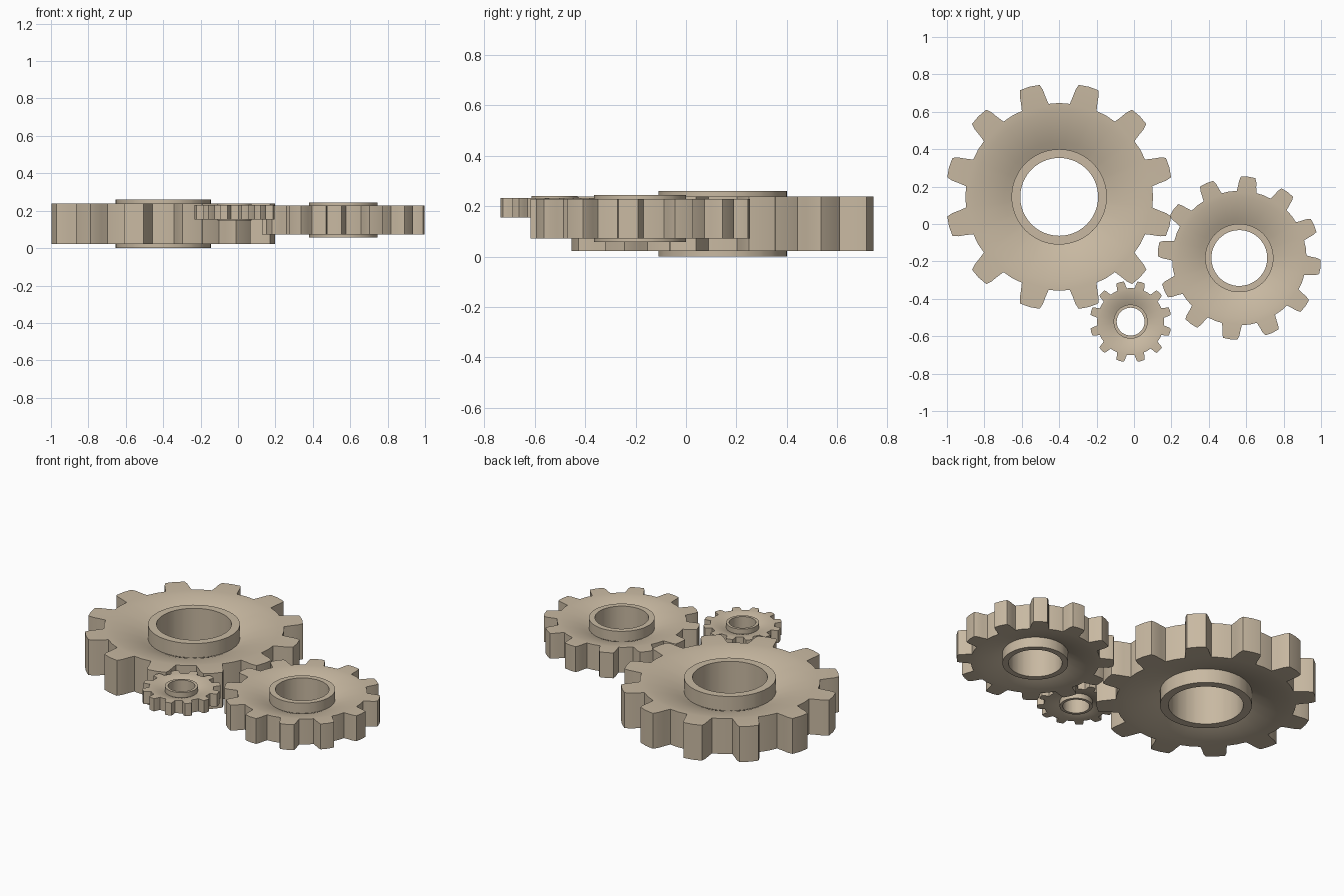
import bpy, bmesh
from math import sin, cos, radians, atan2, hypot

if "Cube" in bpy.data.objects:
    bpy.data.objects.remove(bpy.data.objects["Cube"])

mat = bpy.data.materials.new("warm_beige")
mat.diffuse_color = (0.58, 0.485, 0.36, 1)
mat.use_nodes = True
mat.node_tree.nodes["Principled BSDF"].inputs["Base Color"].default_value = mat.diffuse_color

TEETH = 12
# half tooth outline at full size: (distance along tooth axis, half width)
TOOTH = [(0.495, -0.074), (0.535, -0.068), (0.575, -0.064), (0.605, -0.054),
         (0.610, 0.0),
         (0.605, 0.054), (0.575, 0.064), (0.535, 0.068), (0.495, 0.074)]
ROOT, HUB, HOLE = 0.49, 0.255, 0.208
BODY_H, HUB_H, DISH = 0.1085, 0.13, 0.065


def outline(turn):
    """Polar outline of the toothed rim: (angle, radius)."""
    pts = []
    for k in range(TEETH):
        a = radians(turn + 360 / TEETH * k)
        pts += [(a + atan2(w, d), hypot(d, w)) for d, w in TOOTH]
        pts.append((a + radians(180 / TEETH), 0.502))   # middle of the gap
    return pts


def gear(name, x, y, z, scale, turn):
    rim = outline(turn)
    # upper half of the section: rim, dished web, raised hub, hole
    steps = 6
    half = [(None, BODY_H)]
    for i in range(steps + 1):
        t = i / steps
        half.append((ROOT + (HUB - ROOT) * t, BODY_H - DISH * (0.3 * t + 0.7 * t * t)))
    half += [(HUB, HUB_H), (HOLE, HUB_H)]
    section = half + [(r, -h) for r, h in reversed(half)]

    bm = bmesh.new()
    rings = []
    for r, h in section:
        rings.append([bm.verts.new(((r or ro) * cos(a) * scale,
                                    (r or ro) * sin(a) * scale, h * scale))
                      for a, ro in rim])
    n = len(rim)
    for j, ring in enumerate(rings):
        nxt = rings[(j + 1) % len(rings)]
        for i in range(n):
            k = (i + 1) % n
            bm.faces.new((ring[i], ring[k], nxt[k], nxt[i]))
    bmesh.ops.recalc_face_normals(bm, faces=bm.faces)
    me = bpy.data.meshes.new(name)
    bm.to_mesh(me)
    bm.free()
    me.materials.append(mat)
    ob = bpy.data.objects.new(name, me)
    ob.location = (x, y, z)
    bpy.context.collection.objects.link(ob)
    bpy.ops.object.select_all(action='DESELECT')
    ob.select_set(True)
    bpy.context.view_layer.objects.active = ob
    bpy.ops.object.shade_smooth_by_angle(angle=radians(20))


gear("large_gear", -0.40, 0.145, 0.13, 1.0, 15)
gear("medium_gear", 0.563, -0.182, 0.15, 0.717, 23.7)
gear("small_gear", -0.018, -0.522, 0.193, 0.358, 15)
